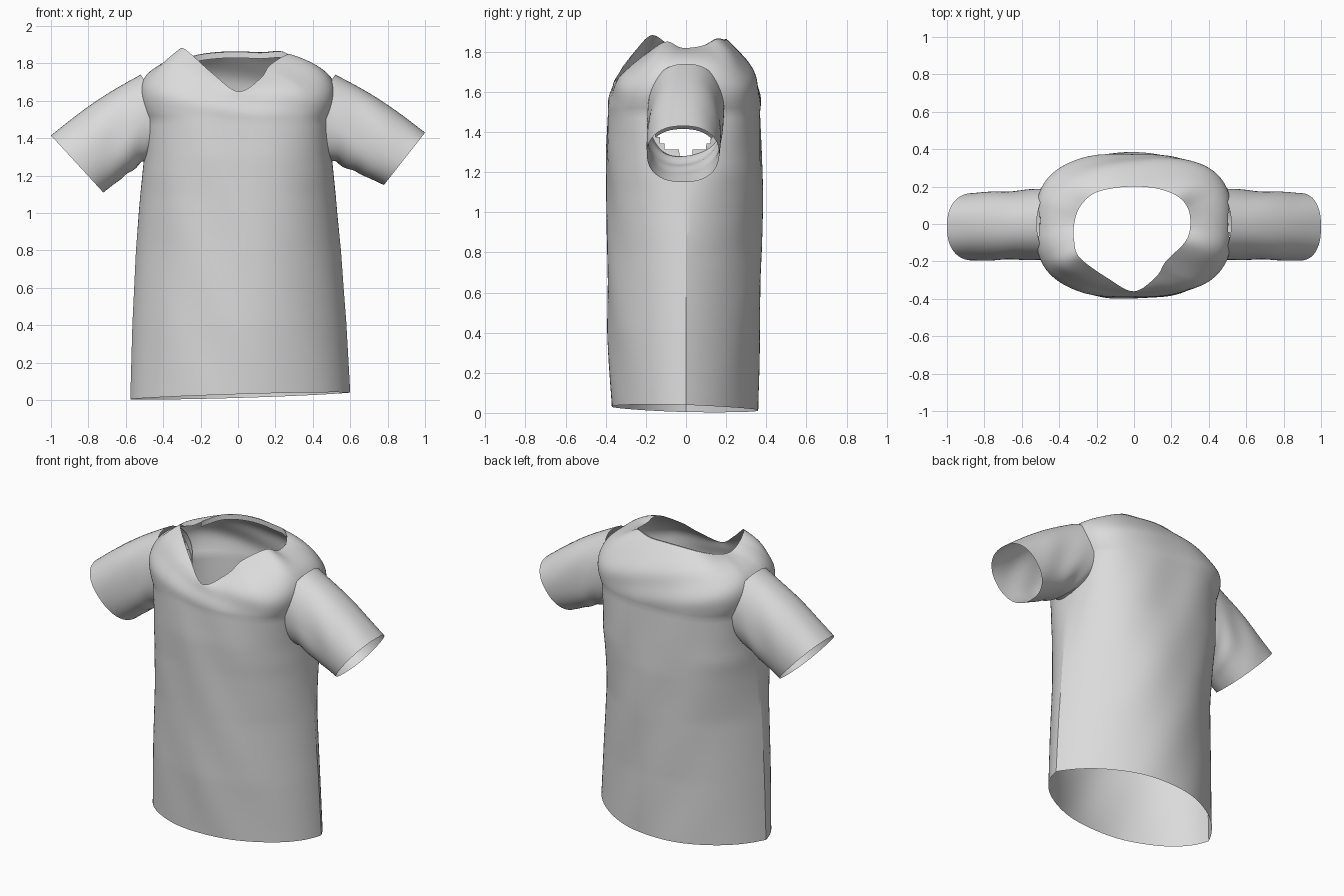
import bpy, bmesh, math
from mathutils import Vector

if "Cube" in bpy.data.objects:
    bpy.data.objects.remove(bpy.data.objects["Cube"])

cloth = bpy.data.materials.new("grey cloth")
cloth.diffuse_color = (0.71, 0.71, 0.71, 1)
cloth.use_nodes = True
cloth.node_tree.nodes["Principled BSDF"].inputs["Base Color"].default_value = cloth.diffuse_color
N = 128


def spow(v, e):
    return math.copysign(abs(v) ** e, v)


def lerp_table(table, z):
    for a, b in zip(table, table[1:]):
        if z <= b[0]:
            f = (z - a[0]) / (b[0] - a[0])
            return [p + (q - p) * f for p, q in zip(a[1:], b[1:])]
    return table[-1][1:]


def loft(name, rings, drop=None):
    """Skin closed rings into an open tube; drop removes faces by centre."""
    bm = bmesh.new()
    rows = [[bm.verts.new(p) for p in r] for r in rings]
    for a, b in zip(rows, rows[1:]):
        for i in range(len(a)):
            j = (i + 1) % len(a)
            bm.faces.new((a[i], a[j], b[j], b[i]))
    if drop:
        bad = [f for f in bm.faces if drop(f.calc_center_median())]
        bmesh.ops.delete(bm, geom=bad, context='FACES')
    me = bpy.data.meshes.new(name)
    bm.to_mesh(me)
    bm.free()
    me.materials.append(cloth)
    ob = bpy.data.objects.new(name, me)
    bpy.context.collection.objects.link(ob)
    bpy.context.view_layer.objects.active = ob
    ob.select_set(True)
    bpy.ops.object.shade_smooth_by_angle(angle=math.radians(25))
    ob.select_set(False)
    return ob


# Body: height, half width, front depth, back depth, roundness
BODY = [(0, .588, .37, .36, 1.0), (.4, .572, .39, .365, 1.0),
        (.8, .548, .395, .38, .98), (1.1, .522, .398, .385, .92),
        (1.3, .502, .40, .378, .82), (1.5, .495, .39, .37, .72)]
# Ragged neckline with a V at the front
NECK = [(.30, -.02, 1.82), (.29, .08, 1.83), (.23, .15, 1.865), (.12, .19, 1.86),
        (0, .20, 1.865), (-.12, .19, 1.86), (-.22, .16, 1.845), (-.29, .09, 1.82),
        (-.32, 0, 1.81), (-.32, -.09, 1.84), (-.29, -.18, 1.88), (-.14, -.29, 1.75),
        (0, -.36, 1.65), (.12, -.28, 1.72), (.17, -.20, 1.79), (.27, -.10, 1.85)]
NECK = [Vector(p) for p in NECK]


def neck_point(i):
    s = i / N * 16
    k, f = int(s), s - int(s)
    p0, p1, p2, p3 = (NECK[(k + d) % 16] for d in (-1, 0, 1, 2))
    return .5 * (2 * p1 + (p2 - p0) * f + (2 * p0 - 5 * p1 + 4 * p2 - p3) * f * f
                 + (3 * p1 - p0 - 3 * p2 + p3) * f ** 3)


def body_point(i, z):
    w, front, back, e = lerp_table(BODY, z)
    # panels are shallow arcs that meet in a crease at the side seams
    u = 2 * math.pi * i / N
    sign = 1 if u <= math.pi else -1
    a0 = (.45 if sign > 0 else .12) * min(1, max(0, (1.2 - z) / .4))
    h = u if sign > 0 else u - math.pi
    phi = a0 + h * (1 - 2 * a0 / math.pi)
    c = math.cos(phi) / math.cos(a0) * sign
    s = max(0, math.sin(phi) - math.sin(a0)) / (1 - math.sin(a0))
    c, s = spow(c, e), sign * s ** e
    fold = .005 * math.sin(7 * c + 3 * z) * math.sin(6 * z + 2 * c) * abs(s)
    y = s * ((back if s > 0 else front) + fold)
    hem = (.022 + .018 * c - .01 * s) * max(0, 1 - z / .6)
    return Vector((w * c + .012 * max(0, 1 - z), y, z + hem))


def yoke_ring(t):
    ring = []
    for i in range(N):
        a = 2 * math.pi * i / N
        c, s = spow(math.cos(a), .68), spow(math.sin(a), .68)
        p0, p2 = body_point(i, 1.5), neck_point(i)
        zc = min(p2.z - .05, 1.70 + .07 * c ** 6)
        p1 = Vector((.61 * c, s * (.395 if s > 0 else .385), zc))
        p = p0 * (1 - t) ** 2 + p1 * 2 * t * (1 - t) + p2 * t * t
        p.y += .006 * math.sin(30 * p.z + 8 * p.x) * s * t * (1 - t) * 4
        ring.append(p)
    return ring


def in_armhole(c):
    return abs(c.x) > .40 and (c.y / .18) ** 2 + ((c.z - 1.505) / .21) ** 2 < 1


body_rings = [[body_point(i, 1.5 * k / 48) for i in range(N)] for k in range(49)]
body_rings += [yoke_ring(k / 24) for k in range(1, 25)]
loft("shirt_body", body_rings, in_armhole)

# Neck band: narrow folded strip along the back of the neckline
band = [[neck_point(i) + Vector((0, 0, dz)) for i in range(N)]
        for dz in (-.035, -.018, .0)]
for r in band:
    for p in r:
        p.x *= 1.01
        p.y += .004
loft("neck_band", band, lambda c: c.y < .06)


# Sleeves: seam ring blended to a slanted cuff ring
def sleeve(name, side, top, bottom):
    rings = []
    top, bottom = Vector(top), Vector(bottom)
    mid, half = (top + bottom) / 2, (top - bottom) / 2
    for k in range(21):
        t = k / 20
        ring = []
        for i in range(64):
            a = 2 * math.pi * i / 64
            c, s = spow(math.cos(a), .9), spow(math.sin(a), .85)
            root = Vector((.51 - .05 * abs(s) ** 2 + .01 * c, .19 * s, 1.51 + .23 * c))
            cuff = Vector((mid.x + half.x * c, -.015 + .18 * s, mid.y + half.y * c))
            p = root.lerp(cuff, t)
            bulge = math.sin(math.pi * t)
            p.z += .02 * bulge * max(c, 0)
            # creases under the arm
            p.z += .01 * math.sin(t * 18 + 3 * s) * max(-c, 0) * (1 - t) ** 2
            p.y += .004 * math.sin(t * 9 + 4 * c) * bulge * s
            p.x *= side
            ring.append(p)
        rings.append(ring if side > 0 else ring[::-1])
    loft(name, rings)


sleeve("sleeve_left", -1, (1.0, 1.415), (.72, 1.11))
sleeve("sleeve_right", 1, (1.0, 1.43), (.78, 1.15))
